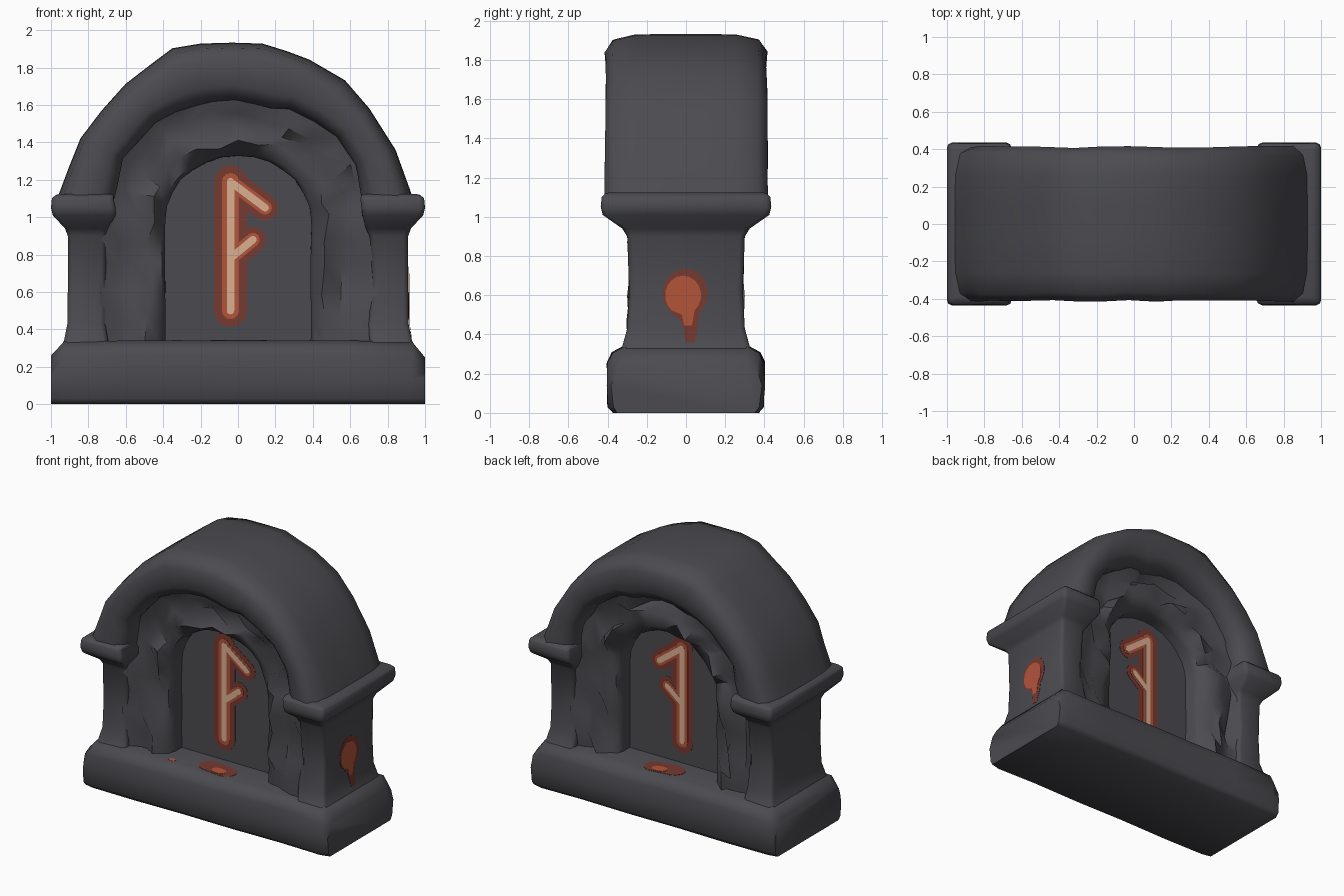
import bpy, bmesh, math, random
from mathutils import Vector

if "Cube" in bpy.data.objects:
    bpy.data.objects.remove(bpy.data.objects["Cube"])

random.seed(11)


def material(name, rgb):
    m = bpy.data.materials.new(name)
    m.diffuse_color = (*rgb, 1)
    m.use_nodes = True
    m.node_tree.nodes["Principled BSDF"].inputs["Base Color"].default_value = m.diffuse_color
    return m


STONE = material("dark stone", (0.071, 0.071, 0.081))
EMBER = material("dull ember", (0.18, 0.041, 0.030))
ORANGE = material("glowing orange", (0.45, 0.09, 0.042))
PALE = material("pale heat", (0.72, 0.43, 0.29))


def jit(a):
    return random.uniform(-a, a)


def make(name, bm, mat, angle=50, bevel=0):
    bmesh.ops.recalc_face_normals(bm, faces=bm.faces[:])
    me = bpy.data.meshes.new(name)
    bm.to_mesh(me)
    bm.free()
    ob = bpy.data.objects.new(name, me)
    bpy.context.collection.objects.link(ob)
    me.materials.append(mat)
    for p in me.polygons:
        p.use_smooth = True
    if bevel:
        b = ob.modifiers.new("bevel", 'BEVEL')
        b.width, b.segments, b.limit_method = bevel, 2, 'ANGLE'
        b.angle_limit = math.radians(50)
    else:
        me.set_sharp_from_angle(angle=math.radians(angle))
    return ob


def loft(name, rings, mat=STONE, **kw):
    """Skin closed rings of equal length and cap both ends."""
    bm = bmesh.new()
    vs = [[bm.verts.new(p) for p in r] for r in rings]
    n = len(vs[0])
    for a, b in zip(vs, vs[1:]):
        for i in range(n):
            j = (i + 1) % n
            bm.faces.new((a[i], a[j], b[j], b[i]))
    bm.faces.new(vs[0])
    bm.faces.new(vs[-1])
    return make(name, bm, mat, **kw)


def mirrored(half):
    """Close a (t, y) half profile across y = 0."""
    return [(t, -y) for t, y in half] + [(t, y) for t, y in reversed(half)]


# base slab, slightly lumpy along its length
rings = []
for x, top, wide in [(-1, .26, .96), (-.93, .335, 1), (-.6, .34, 1.01), (-.2, .34, .99),
                     (.2, .34, 1), (.6, .34, .98), (.93, .335, 1), (1, .25, .95)]:
    half = [(0, .37), (.03, .395), (.14, .40), (top - .08, .398), (top - .03, .375), (top, .32)]
    rings.append([(x, y * wide + (jit(.008) if 0 < z < .3 else 0), z)
                  for z, y in mirrored(half)])
loft("base_slab", rings, angle=60)

# pillars with flared capitals: z, inner x, outer x, half depth
SECTIONS = [(.28, .70, .96, .36), (.34, .70, .93, .325), (.43, .70, .912, .30), (.62, .71, .91, .29),
            (.90, .71, .91, .30), (.94, .69, .925, .325), (1.01, .66, .99, .425),
            (1.05, .66, 1.0, .435), (1.10, .66, .995, .43), (1.125, .66, .975, .415)]
for s, side in ((1, "right"), (-1, "left")):
    loft(side + "_pillar",
         [[(s * (a + jit(.01)), -d, z), (s * b, -d, z), (s * b, d, z), (s * (a + jit(.01)), d, z)]
          for z, a, b, d in SECTIONS], bevel=.025)


def ellipse(a, b, z0, t):
    return Vector((-a * math.cos(t), 0, z0 + b * math.sin(t)))


# big rounded hood arch over a hand-hewn outline
OUTLINE = [(-.96, 1.11), (-.90, 1.27), (-.84, 1.42), (-.73, 1.565), (-.60, 1.71), (-.47, 1.81),
           (-.35, 1.90), (-.20, 1.925), (-.03, 1.93), (.13, 1.925), (.26, 1.885), (.38, 1.84),
           (.57, 1.73), (.70, 1.58), (.84, 1.36), (.93, 1.11)]
half = [(0, .29), (.08, .365), (.25, .40), (.72, .412), (.92, .37), (1, .26), (1.01, .09)]
rings = []
for i, (x, z) in enumerate(OUTLINE):
    w = jit(.07) if 0 < i < 15 else 0
    inner = ellipse(.66, .52, 1.10, math.pi * i / 15)
    if 0 < i < 15:
        inner = ellipse(.66, .52, 1.10, math.atan2((z - 1.1) / .83, -x / .95))
    ring = []
    for k, y in mirrored(half):
        p = inner.lerp(Vector((x, 0, z)), k + (w if k < .5 else 0))
        ring.append((p.x, y + jit(.006), p.z))
    rings.append(ring)
loft("hood_arch", rings, angle=60)


# rough stonework framing the doorway on both faces
def path(a, b, spring):
    legs = [.28, .45, .60, .75, .88]
    pts = [Vector((-a, 0, z)) for z in legs]
    pts += [ellipse(a, b, spring, math.pi * i / 14) for i in range(15)]
    return pts + [Vector((a, 0, z)) for z in reversed(legs)]


half = [(0, .06), (0, .18), (.05, .225), (.25, .265), (.48, .25), (.72, .25), (1, .29)]
rings = []
for a, b in zip(path(.39, .35, .98), path(.74, .56, 1.08)):
    ring = []
    for k, y in mirrored(half):
        rough = .15 if .1 < k < .9 else .015
        p = a.lerp(b, k + jit(rough * .6))
        depth = jit(.05 if .1 < k < .9 else .012)
        ring.append((p.x, y + depth, p.z + jit(rough * .2)))
    rings.append(ring)
loft("rough_doorway", rings, angle=48)

# recessed door panel
loft("door_panel", [[(x, -.10, z), (x, .10, z), (x, .10, z2), (x, -.10, z2)]
                    for x, z, z2 in ((-.42, .3, 1.36), (.42, .3, 1.36))])


# thin painted plates
def plate(name, pts, place, lift, mat):
    """Extrude a 2D outline; place(u, v, height) puts it on a surface."""
    loft(name, [[place(u, v, h) for u, v in pts] for h in (lift - .002, lift)], mat, angle=30)


def capsule(a, b, r, n=6):
    ang = math.atan2(b[1] - a[1], b[0] - a[0])
    pts = []
    for c, start in ((b, ang - math.pi / 2), (a, ang + math.pi / 2)):
        for i in range(n + 1):
            t = start + math.pi * i / n
            pts.append((c[0] + r * math.cos(t), c[1] + r * math.sin(t)))
    return pts


def drop(c, r, ry, neck, tip, w):
    """Oval with a narrow tail running down from neck to tip."""
    pts = [(c[0] + r * math.cos(t), c[1] + ry * math.sin(t))
           for t in (math.radians(-50 + 20 * i) for i in range(15))]
    x = c[0] + .025
    return pts + [(x - w, neck), (x - w * .6, tip), (x + w * .6, tip), (x + w, neck)]


# glowing carved mark on the front and back of the panel
STROKES = [((-.04, .50), (-.04, 1.19)), ((-.035, 1.185), (.145, 1.05)), ((-.035, .785), (.08, .88))]
LAYERS = [("mark_halo", .088, .002, EMBER), ("mark_glow", .046, .004, ORANGE),
          ("mark_core", .020, .006, PALE)]
for s, face in ((-1, "front"), (1, "back")):
    for name, r, lift, mat in LAYERS:
        for i, (a, b) in enumerate(STROKES):
            rr = r * (.8 if i and r > .03 else 1)
            plate(f"{face}_{name}_{i + 1}", capsule(a, b, rr),
                  lambda u, v, h, s=s: (u, s * (.10 + h), v), lift, mat)

    # light spilled on the sill, below the mark
    def sill(u, v, h, s=s):
        return (u, s * v, .34 + h)
    plate(face + "_sill_halo", capsule((-.07, .23), (.08, .25), .075), sill, .002, EMBER)
    plate(face + "_sill_glow", capsule((.01, .265), (.05, .27), .036), sill, .004, ORANGE)
plate("front_sill_spark", capsule((-.335, .30), (-.32, .30), .018),
      lambda u, v, h: (u, -v, .34 + h), .003, ORANGE)


# ember stain on the right pillar only
def flank(u, v, h):
    return (.911 + h + max(0, .43 - v) * .2, u, v)


plate("side_halo", drop((-.003, .61), .115, .125, .46, .36, .04), flank, .003, EMBER)
plate("side_glow", drop((-.015, .60), .092, .10, .50, .43, .03), flank, .005, ORANGE)
